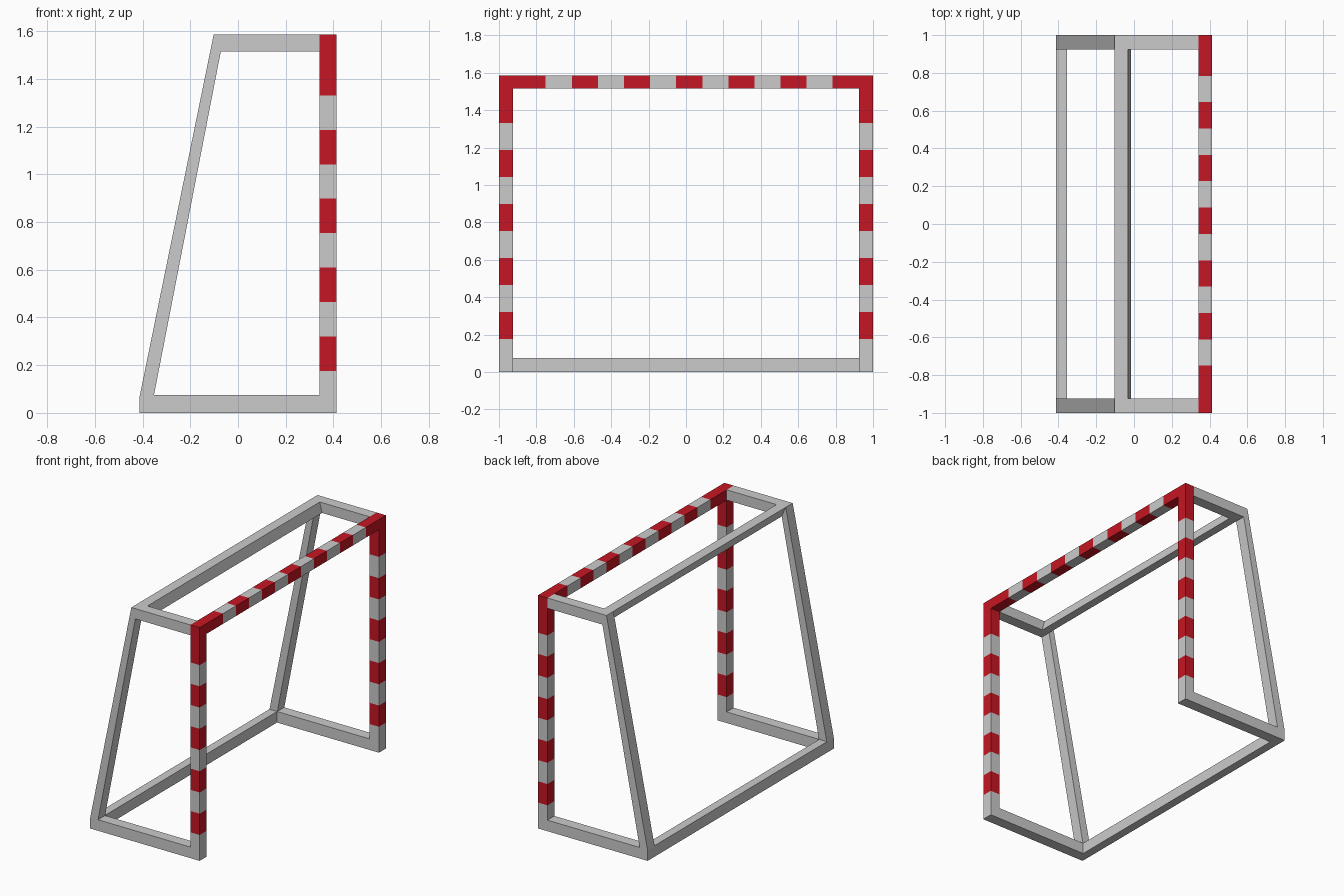
import bpy, bmesh
from mathutils import Vector

if "Cube" in bpy.data.objects:
    bpy.data.objects.remove(bpy.data.objects["Cube"])

H, T = 1.585, 0.07           # height, tube thickness
XF, XI, XB = 0.412, 0.342, -0.412   # post front, post back, rear edge
YI = 0.925                   # inner y of the side frames


def material(name, rgb):
    m = bpy.data.materials.new(name)
    m.diffuse_color = (*rgb, 1)
    m.use_nodes = True
    m.node_tree.nodes["Principled BSDF"].inputs["Base Color"].default_value = m.diffuse_color
    return m


grey = material("grey", (0.8, 0.8, 0.8))
red = material("red", (0.56, 0.008, 0.017))


def prism(name, profile, axis, stops, red_first=None, mirror=False, caps=(True, True)):
    """Sweep a profile along y or z through stops; alternate colours per segment."""
    def point(p, s):
        return Vector((p[0], s, p[1])) if axis == "y" else Vector((p[0], p[1], s))
    bm = bmesh.new()
    rings = [[bm.verts.new(point(p, s)) for p in profile] for s in stops]
    n = len(profile)
    last = len(stops) - 2
    is_red = lambda i: int(red_first is not None and (i % 2 == 0) == red_first)
    for i in range(last + 1):
        a, b = rings[i], rings[i + 1]
        for k in range(n):
            j = (k + 1) % n
            bm.faces.new((a[k], a[j], b[j], b[k])).material_index = is_red(i)
    for use, ring, i in ((caps[0], rings[0], 0), (caps[1], rings[-1], last)):
        if use:
            bm.faces.new(ring).material_index = is_red(i)
    bmesh.ops.recalc_face_normals(bm, faces=bm.faces)
    me = bpy.data.meshes.new(name)
    bm.to_mesh(me)
    bm.free()
    if red_first is not None:
        me.materials.append(grey)
        me.materials.append(red)
    ob = bpy.data.objects.new(name, me)
    bpy.context.collection.objects.link(ob)
    if mirror:
        mod = ob.modifiers.new("Mirror", "MIRROR")
        mod.use_axis = (False, True, False)
    return ob


# Striped front posts
post_stops = [0] + [0.176 + 0.1443 * k for k in range(9)] + [H]
prism("front_posts", [(XI, YI), (XF, YI), (XF, 1), (XI, 1)], "z",
      post_stops, red_first=False, mirror=True)

# Striped front crossbar
bar_stops = [-YI] + [-0.75 + 0.1395 * k for k in range(12)] + [YI]
prism("front_crossbar", [(XI, H - T), (XF, H - T), (XF, H), (XI, H)], "y",
      bar_stops, red_first=True, caps=(False, False))

# Side frames: base rail, sloping leg and top rail in one bent profile
prism("side_frames",
      [(XI, 0), (XB, 0), (XB, 0.07), (-0.102, H), (XI, H), (XI, H - T),
       (-0.072, H - T), (-0.352, 0.075), (XI, 0.075)],
      "y", [YI, 1], mirror=True)

# Rear bars between the side frames
prism("rear_top_bar", [(-0.102, H), (-0.033, H), (-0.015, H - T), (-0.072, H - T)],
      "y", [-YI, YI], caps=(False, False))
prism("rear_ground_bar", [(XB, 0), (-0.354, 0), (-0.354, 0.075), (XB, 0.075)],
      "y", [-YI, YI], caps=(False, False))
